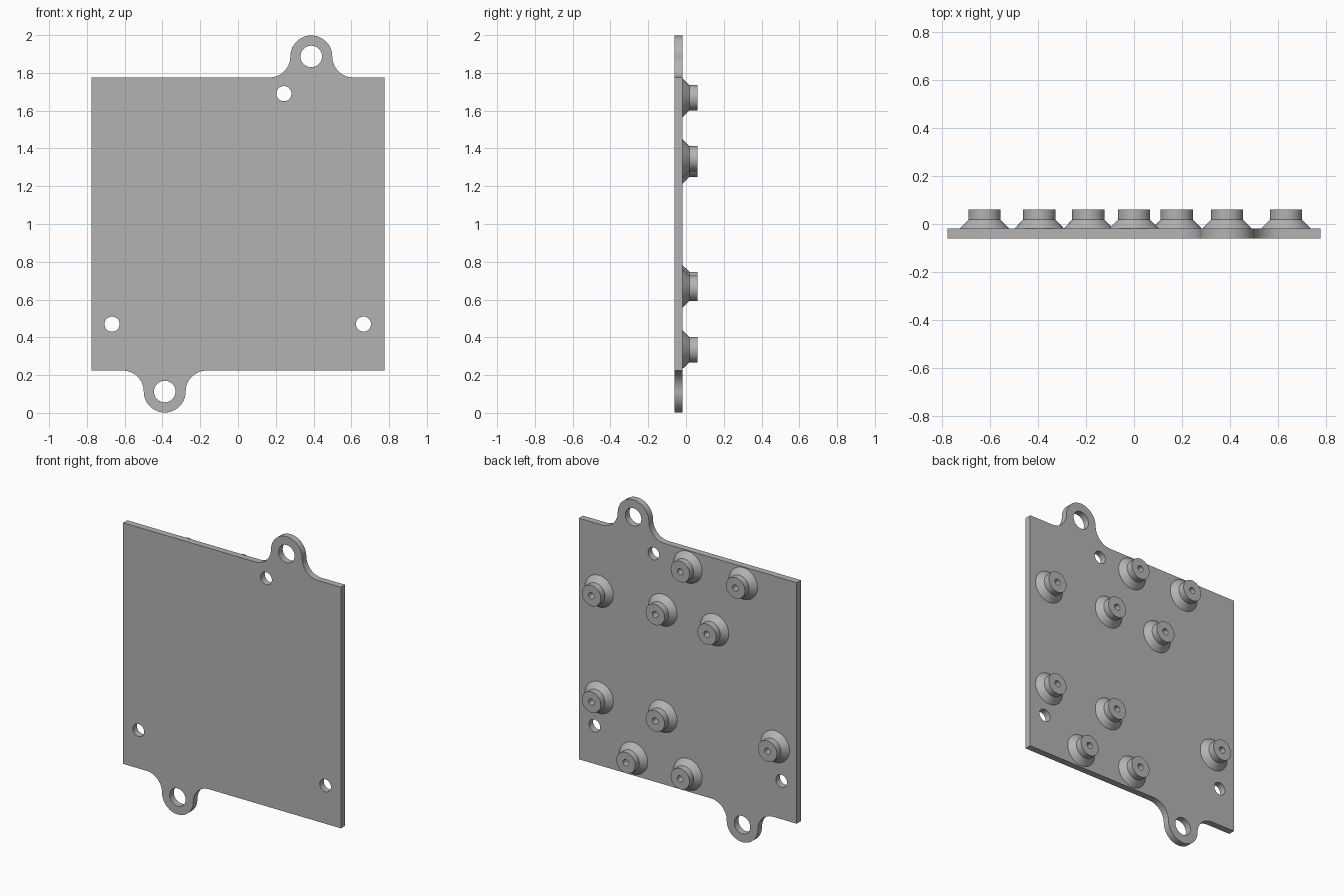
import bpy, bmesh, math

if "Cube" in bpy.data.objects:
    bpy.data.objects.remove(bpy.data.objects["Cube"])

grey = bpy.data.materials.new("plain grey")
grey.use_nodes = True
colour = (0.45, 0.45, 0.45, 1)
grey.diffuse_color = colour
grey.node_tree.nodes["Principled BSDF"].inputs["Base Color"].default_value = colour

BACK, FRONT, TIP = -0.018, -0.06, 0.06      # y levels
HALF = 0.776                                # half the plate side
EAR_X, EAR_R = 0.388, 0.111


def arc(cx, cy, r, start, end, steps=24):
    angles = [math.radians(start + (end - start) * i / steps) for i in range(steps + 1)]
    return [(cx + r * math.cos(a), cy + r * math.sin(a)) for a in angles]


def circle(cx, cy, r):
    return arc(cx, cy, r, 0, 360, 48)[:-1]


def finish(obj):
    obj.data.materials.clear()
    obj.data.materials.append(grey)
    bpy.ops.object.select_all(action='DESELECT')
    obj.select_set(True)
    bpy.context.view_layer.objects.active = obj
    bpy.ops.object.shade_smooth_by_angle(angle=math.radians(30))


# Plate outline: half of it with a filleted ear, then turned half round
ear_y = HALF + EAR_R
half = [(HALF, HALF)]
half += arc(EAR_X + 2 * EAR_R, ear_y, EAR_R, 270, 180, 14)
half += arc(EAR_X, ear_y, EAR_R, 0, 180, 28)[1:]
half += arc(EAR_X - 2 * EAR_R, ear_y, EAR_R, 0, -90, 14)[1:]
half += [(-HALF, HALF)]
outline = half + [(-x, -y) for x, y in half]

# Ear holes and screw holes
loops = [outline]
loops += [circle(s * EAR_X, s * ear_y, 0.057) for s in (1, -1)]
loops += [circle(x, z - 1, 0.04) for x, z in ((0.243, 1.69), (-0.667, 0.47), (0.664, 0.47))]

curve = bpy.data.curves.new("plate", 'CURVE')
curve.dimensions = '2D'
curve.fill_mode = 'BOTH'
curve.extrude = (BACK - FRONT) / 2
for loop in loops:
    spline = curve.splines.new('POLY')
    spline.points.add(len(loop) - 1)
    for point, (x, y) in zip(spline.points, loop):
        point.co = (x, y, 0, 1)
    spline.use_cyclic_u = True
plate = bpy.data.objects.new("plate", curve)
bpy.context.collection.objects.link(plate)
plate.rotation_euler = (math.pi / 2, 0, 0)
plate.location = (0, (BACK + FRONT) / 2, 1)
bpy.ops.object.select_all(action='DESELECT')
plate.select_set(True)
bpy.context.view_layer.objects.active = plate
bpy.ops.object.convert(target='MESH')
bm = bmesh.new()
bm.from_mesh(plate.data)
bmesh.ops.remove_doubles(bm, verts=bm.verts, dist=0.0001)
bmesh.ops.recalc_face_normals(bm, faces=bm.faces)
bm.to_mesh(plate.data)
bm.free()
finish(plate)

# Standoff: cone foot, round post and blind screw hole, as (radius, y)
profile = [(0.102, BACK), (0.067, 0.018), (0.067, TIP), (0.02, TIP), (0.02, BACK), (0, BACK)]
bm = bmesh.new()
verts = [bm.verts.new((r, y, 0)) for r, y in profile]
edges = [bm.edges.new(pair) for pair in zip(verts, verts[1:])]
bmesh.ops.spin(bm, geom=verts + edges, cent=(0, 0, 0), axis=(0, 1, 0),
               angle=math.tau, steps=40, use_duplicate=False)
bmesh.ops.remove_doubles(bm, verts=bm.verts, dist=0.0001)
bmesh.ops.recalc_face_normals(bm, faces=bm.faces)
# The open foot rests on the plate, so make sure the tip faces outward
tip = max(bm.faces, key=lambda f: f.calc_center_median().y)
if tip.normal.y < 0:
    bmesh.ops.reverse_faces(bm, faces=bm.faces)
mesh = bpy.data.meshes.new("standoff")
bm.to_mesh(mesh)
bm.free()

spots = [(0.632, 1.345), (0.178, 1.345), (-0.19, 1.316), (0, 1.669), (-0.394, 1.669),
         (0.632, 0.66), (0.178, 0.66), (-0.622, 0.68), (0.387, 0.335), (0, 0.335)]
for i, (x, z) in enumerate(spots):
    standoff = bpy.data.objects.new(f"standoff_{i + 1}", mesh)
    bpy.context.collection.objects.link(standoff)
    standoff.location = (x, 0, z)
    if i == 0:
        finish(standoff)
